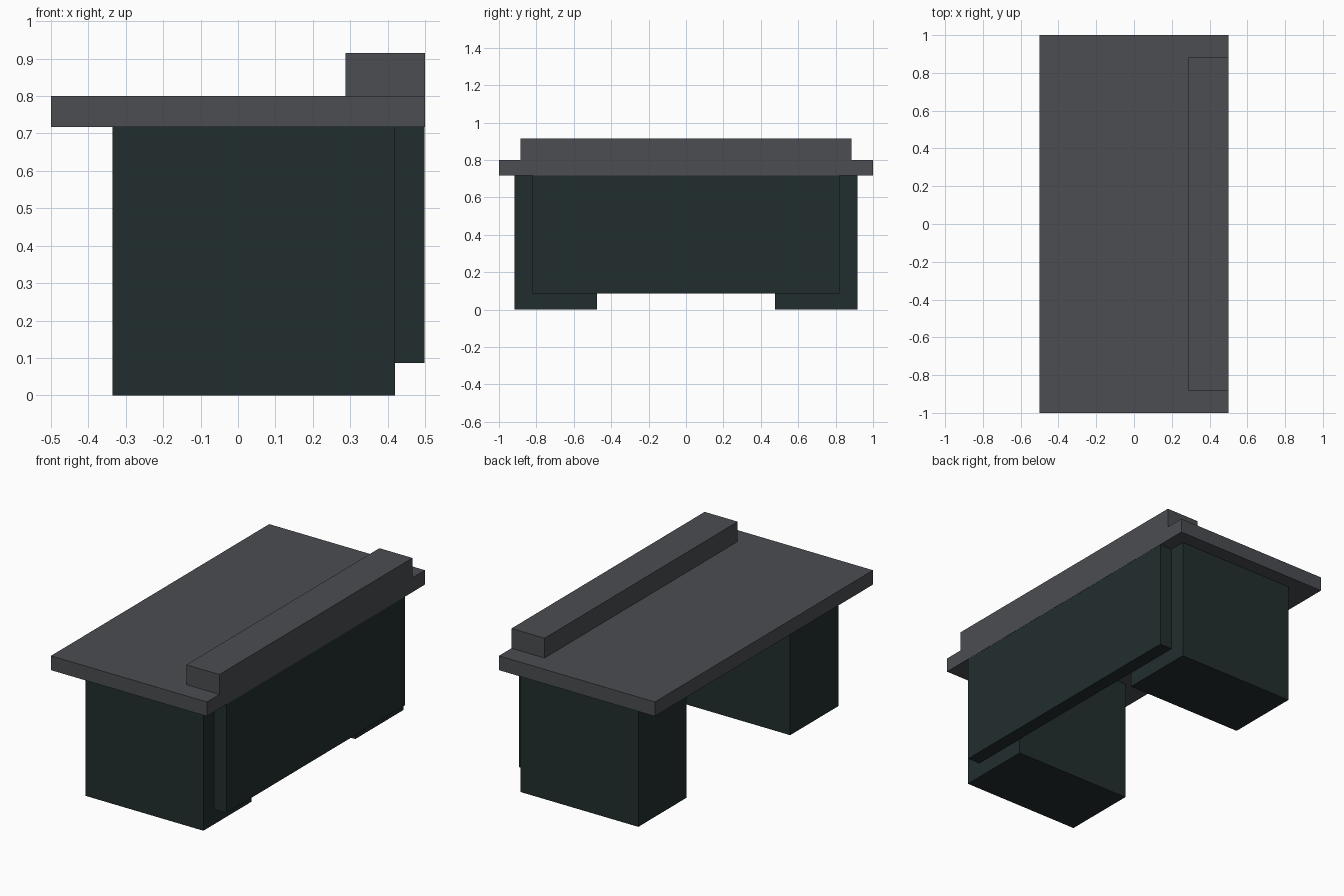
import bpy
from mathutils import Vector

cube = bpy.data.objects.get("Cube")
if cube:
    bpy.data.objects.remove(cube, do_unlink=True)


def make_material(name, rgb):
    mat = bpy.data.materials.new(name)
    mat.use_nodes = True
    colour = (*rgb, 1.0)
    mat.diffuse_color = colour
    mat.node_tree.nodes["Principled BSDF"].inputs["Base Color"].default_value = colour
    return mat


def make_box(name, low, high, mat):
    """Flat-faced box between two opposite corners."""
    low, high = Vector(low), Vector(high)
    bpy.ops.mesh.primitive_cube_add(size=1, location=(low + high) / 2)
    box = bpy.context.object
    box.name = name
    box.scale = high - low
    bpy.ops.object.transform_apply(location=False, rotation=False, scale=True)
    box.data.materials.append(mat)
    return box


grey = make_material("slate grey", (0.07, 0.074, 0.082))
green = make_material("dark green", (0.016, 0.027, 0.027))

top_low, top_high = 0.717, 0.8

# Desk top and the raised ledge along its outer edge
make_box("desk_top", (-0.5, -1, top_low), (0.5, 1, top_high), grey)
make_box("raised_ledge", (0.288, -0.885, top_high), (0.5, 0.885, 0.915), grey)

# Pedestals at both ends
for name, side in (("front_pedestal", -1), ("back_pedestal", 1)):
    inner, outer = sorted((side * 0.475, side * 0.917))
    make_box(name, (-0.336, inner, 0), (0.42, outer, top_low), green)

# Modesty panel joining the pedestals
make_box("modesty_panel", (0.42, -0.82, 0.087), (0.499, 0.82, top_low), green)
